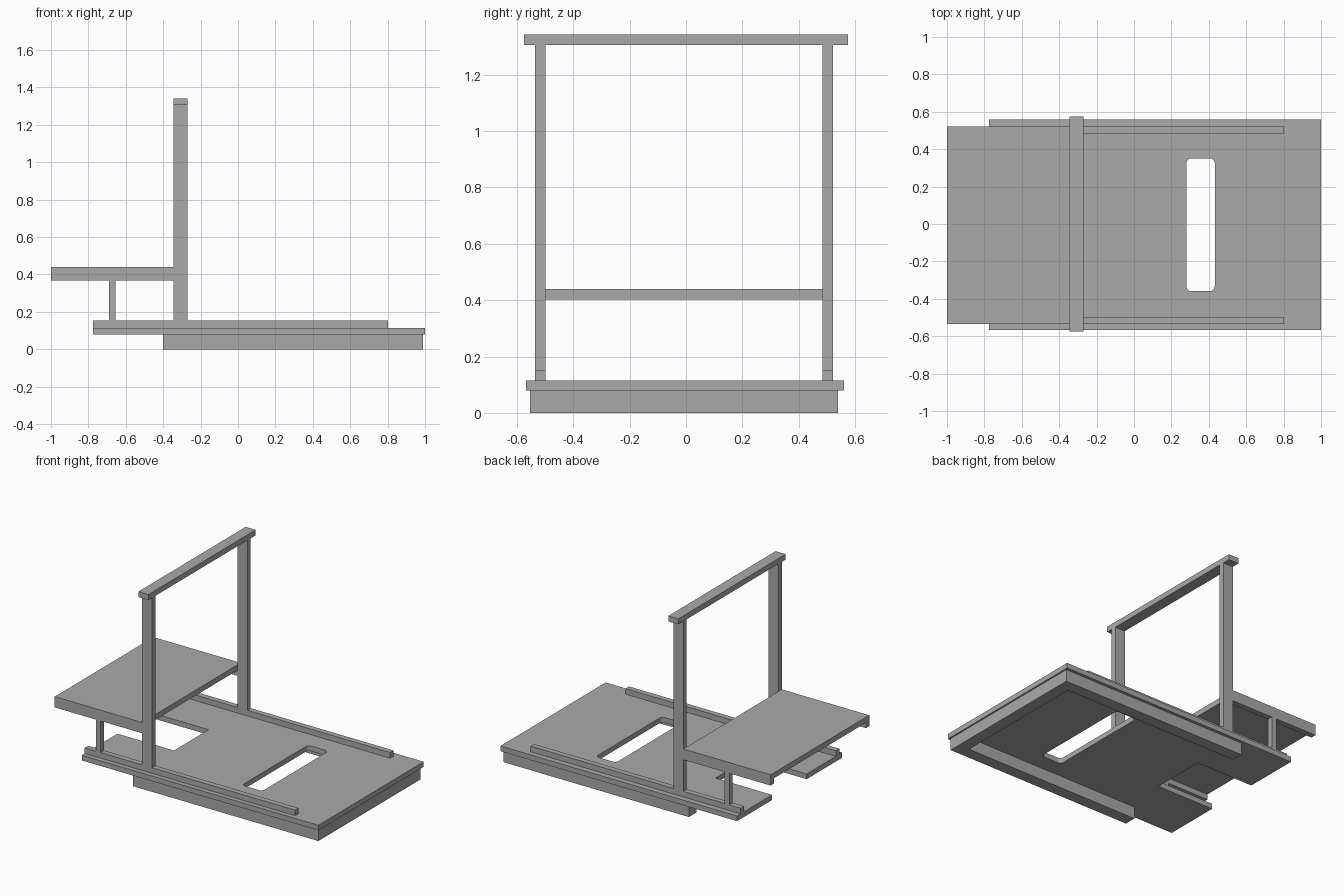
import bpy
import bmesh

if "Cube" in bpy.data.objects:
    bpy.data.objects.remove(bpy.data.objects["Cube"], do_unlink=True)

# Single plain grey finish
grey = bpy.data.materials.new("plain_grey")
grey.use_nodes = True
COLOUR = (0.4, 0.4, 0.4, 1)
grey.diffuse_color = COLOUR
for node in grey.node_tree.nodes:
    if node.type == 'BSDF_PRINCIPLED':
        node.inputs["Base Color"].default_value = COLOUR


def box(name, x, y, z, corner=0):
    """Box from (min, max) ranges, with optional rounded vertical edges."""
    bm = bmesh.new()
    bmesh.ops.create_cube(bm, size=1)
    for v in bm.verts:
        for axis, (low, high) in enumerate((x, y, z)):
            v.co[axis] = low if v.co[axis] < 0 else high
    if corner:
        upright = [e for e in bm.edges
                   if abs(e.verts[0].co.z - e.verts[1].co.z) > 0.001]
        bmesh.ops.bevel(bm, geom=upright, offset=corner, segments=5,
                        profile=0.5, affect='EDGES')
    mesh = bpy.data.meshes.new(name)
    bm.to_mesh(mesh)
    bm.free()
    mesh.materials.append(grey)
    obj = bpy.data.objects.new(name, mesh)
    bpy.context.scene.collection.objects.link(obj)
    return obj


def cut(target, cutter):
    """Subtract the cutter from the target, then discard it."""
    cutter.hide_render = True
    mod = target.modifiers.new("cut", 'BOOLEAN')
    mod.operation = 'DIFFERENCE'
    mod.solver = 'EXACT'
    mod.object = cutter
    bpy.context.view_layer.objects.active = target
    bpy.ops.object.modifier_apply(modifier=mod.name)
    bpy.data.objects.remove(cutter, do_unlink=True)


# Base board with a rounded slot and an open notch at the bench end
board = box("base_board", (-0.775, 1), (-0.567, 0.56), (0.08, 0.115))
cut(board, box("slot_cutter", (0.28, 0.432), (-0.358, 0.35), (0, 0.2), 0.025))
cut(board, box("notch_cutter", (-0.9, -0.35), (-0.185, 0.185), (0, 0.2)))

# U-shaped frame under the board, open at the bench end
frame = box("under_frame", (-0.4, 0.99), (-0.553, 0.54), (0, 0.08))
cut(frame, box("frame_cutter", (-0.6, 0.91), (-0.473, 0.46), (-0.1, 0.2)))

# Matching uprights and rails on each side
POST_X = (-0.345, -0.27)
for side, y in (("right", (-0.535, -0.498)), ("left", (0.485, 0.522))):
    box(side + "_rail", (-0.775, 0.802), y, (0.115, 0.153))
    box(side + "_post", POST_X, y, (0.115, 1.305))
    box(side + "_bench_leg", (-0.69, -0.655), y, (0.153, 0.367))
    box(side + "_bench_apron", (-1, POST_X[0]), y, (0.367, 0.403))

# Bench top and the beam across the posts
box("bench_top", (-1, POST_X[0]), (-0.535, 0.522), (0.403, 0.44))
box("top_beam", POST_X, (-0.575, 0.575), (1.305, 1.342))
